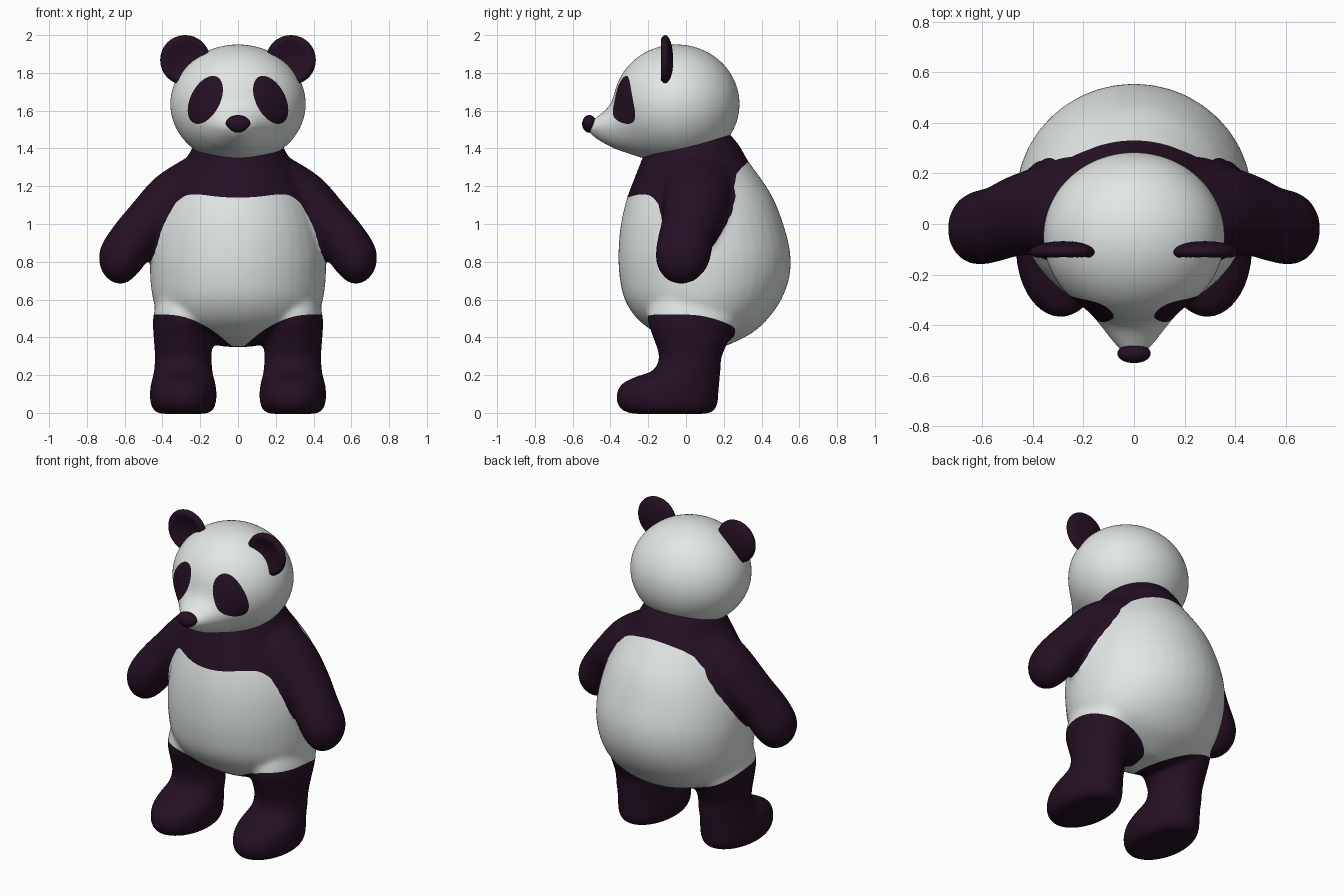
import bpy, bmesh, math
from mathutils import Vector

if "Cube" in bpy.data.objects:
    bpy.data.objects.remove(bpy.data.objects["Cube"])

def material(name, rgb):
    m = bpy.data.materials.new(name)
    m.diffuse_color = (*rgb, 1)
    m.use_nodes = True
    m.node_tree.nodes["Principled BSDF"].inputs["Base Color"].default_value = m.diffuse_color
    return m

WHITE = material("soft white", (0.76, 0.80, 0.79))
DARK = material("dark plum", (0.018, 0.005, 0.017))

def make_object(name, bm, mats):
    bmesh.ops.recalc_face_normals(bm, faces=bm.faces[:])
    me = bpy.data.meshes.new(name)
    bm.to_mesh(me)
    bm.free()
    for m in mats:
        me.materials.append(m)
    ob = bpy.data.objects.new(name, me)
    bpy.context.collection.objects.link(ob)
    smooth(ob)
    return ob

def smooth(ob):
    for p in ob.data.polygons:
        p.use_smooth = True

def refine(rings, n=4):
    """Catmull-Rom interpolation between rings."""
    out = []
    for i in range(len(rings) - 1):
        p0, p1 = rings[max(i - 1, 0)], rings[i]
        p2, p3 = rings[i + 1], rings[min(i + 2, len(rings) - 1)]
        for j in range(n):
            t = j / n
            out.append([0.5 * (2 * b + (c - a) * t + (2 * a - 5 * b + 4 * c - d) * t * t
                               + (3 * b - a - 3 * c + d) * t ** 3)
                        for a, b, c, d in zip(p0, p1, p2, p3)])
    return out + [list(rings[-1])]

def loft(bm, rings, side=1, seg=40):
    """Rings are (x, y, z, half width, half depth, tilt in degrees)."""
    loops = []
    for x, y, z, a, b, tilt in refine(rings):
        c, s = math.cos(math.radians(tilt)), math.sin(math.radians(tilt))
        loop = []
        for k in range(seg):
            u = 2 * math.pi * k / seg
            w = a * math.cos(u)
            loop.append(bm.verts.new((side * (x + w * c), y + b * math.sin(u), z + w * s)))
        loops.append(loop)
    for l0, l1 in zip(loops, loops[1:]):
        for k in range(seg):
            bm.faces.new((l0[k], l0[(k + 1) % seg], l1[(k + 1) % seg], l1[k]))
    bm.faces.new(loops[0])
    bm.faces.new(loops[-1])

def upright(x, rows):
    """Rows of (z, front y, back y, half width) to horizontal rings."""
    return [(x, (f + b) / 2, z, a, (b - f) / 2, 0) for z, f, b, a in rows]

def paint(ob, field):
    """Cut the mesh along field = 0 and give the negative side the second material."""
    bm = bmesh.new()
    bm.from_mesh(ob.data)
    val = {v: field(v.co) or 1e-9 for v in bm.verts}
    new = []
    for e in bm.edges[:]:
        v0, v1 = e.verts
        a, b = val[v0], val[v1]
        if a * b < 0:
            new.append(bmesh.utils.edge_split(e, v0, min(max(a / (a - b), 0.02), 0.98))[1])
    bmesh.ops.connect_verts(bm, verts=new)
    for f in bm.faces:
        f.material_index = 1 if field(f.calc_center_median()) < 0 else 0
        f.smooth = True
    bm.to_mesh(ob.data)
    bm.free()

# Body, arms and legs: lofts fused into one soft skin
TORSO = upright(0, [(0.35, 0.00, 0.20, 0.07), (0.38, -0.08, 0.27, 0.20), (0.43, -0.17, 0.36, 0.32),
                    (0.50, -0.26, 0.435, 0.41), (0.60, -0.325, 0.505, 0.45), (0.72, -0.352, 0.548, 0.465),
                    (0.85, -0.358, 0.552, 0.465), (1.00, -0.345, 0.515, 0.44), (1.14, -0.312, 0.46, 0.39),
                    (1.25, -0.27, 0.39, 0.33), (1.34, -0.235, 0.325, 0.275), (1.42, -0.20, 0.28, 0.235),
                    (1.50, -0.15, 0.21, 0.19)])
LEG = upright(0.29, [(-0.005, -0.28, 0.11, 0.12), (0.012, -0.335, 0.15, 0.155), (0.05, -0.365, 0.168, 0.173),
                     (0.10, -0.367, 0.172, 0.177), (0.15, -0.345, 0.177, 0.172), (0.19, -0.27, 0.18, 0.162),
                     (0.225, -0.175, 0.183, 0.155), (0.30, -0.143, 0.19, 0.15), (0.40, -0.175, 0.235, 0.157),
                     (0.50, -0.205, 0.28, 0.16), (0.60, -0.18, 0.25, 0.14)])
ARM = [(0.15, 0.06, 1.26, 0.14, 0.20, 55), (0.32, 0.06, 1.14, 0.157, 0.18, 46),
       (0.46, 0.035, 1.02, 0.133, 0.162, 40), (0.55, 0.0, 0.92, 0.128, 0.15, 35),
       (0.612, -0.015, 0.83, 0.125, 0.146, 25), (0.637, -0.02, 0.765, 0.105, 0.126, 20),
       (0.65, -0.025, 0.712, 0.066, 0.08, 20), (0.655, -0.025, 0.69, 0.02, 0.03, 20)]

bm = bmesh.new()
loft(bm, TORSO)
for side in (1, -1):
    loft(bm, LEG, side)
    loft(bm, ARM, side)
body = make_object("body", bm, (WHITE, DARK))
mod = body.modifiers.new("fuse", 'REMESH')
mod.mode = 'VOXEL'
mod.voxel_size = 0.014
mod = body.modifiers.new("soften", 'SMOOTH')
mod.factor = 0.5
mod.iterations = 14
bpy.context.view_layer.objects.active = body
for name in ("fuse", "soften"):
    bpy.ops.object.modifier_apply(modifier=name)

# Dark shoulders, arms and legs
ARM_BALLS = [(r[0], r[1], r[2], r[3]) for r in refine(ARM, 3)]

def body_field(p):
    x, y, z = abs(p.x), p.y, p.z
    leg = z - (0.52 - 1.4 * max(0, 0.38 - x) ** 2 - 1.0 * max(0, y) ** 2)
    if z < 0.6:
        return leg
    yoke = 1.14 + 0.3 * (y + 0.31) - z
    arm = min(math.sqrt((x - a) ** 2 + (0.85 * (y - b)) ** 2 + (z - c) ** 2) - r
              for a, b, c, r in ARM_BALLS) - 0.015
    h = max(0.14 - abs(yoke - arm), 0) / 0.14
    return min(min(yoke, arm) - h * h * 0.035, 0.49 - x, leg)

paint(body, body_field)

# Head: ellipsoid with a muzzle pulled forward
bm = bmesh.new()
bmesh.ops.create_icosphere(bm, subdivisions=6, radius=1)
for v in bm.verts:
    n = v.co.copy()
    x, y, z = 0.358 * n.x, -0.05 + 0.333 * n.y, 1.635 + 0.315 * n.z
    s = 0.09 if z > 1.5 else 0.15
    y -= 0.168 * math.exp(-(x / 0.14) ** 2 - ((z - 1.5) / s) ** 2) * min(max(-1.5 * n.y, 0), 1)
    v.co = (x, y, z)
head = make_object("head", bm, (WHITE, DARK))

# Slanted eye patches
def eye_field(p):
    if p.y > -0.1:
        return 1.0
    dx, dz = abs(p.x) - 0.173, p.z - 1.657
    c, s = math.cos(math.radians(27)), math.sin(math.radians(27))
    return ((dx * c + dz * s) / 0.078) ** 2 + ((dz * c - dx * s) / 0.137) ** 2 - 1

paint(head, eye_field)

# Nose: flattened ball, narrower at the bottom
bm = bmesh.new()
bmesh.ops.create_uvsphere(bm, u_segments=32, v_segments=20, radius=1)
for v in bm.verts:
    n = v.co.copy()
    taper = 1.0 + 0.3 * min(n.z, 0)
    v.co = (0.066 * n.x * taper, -0.512 + 0.038 * n.y, 1.53 + 0.047 * n.z)
make_object("nose", bm, (DARK,))

# Ears: thin discs with a dished front
for side, name in ((1, "left_ear"), (-1, "right_ear")):
    bm = bmesh.new()
    bmesh.ops.create_uvsphere(bm, u_segments=40, v_segments=24, radius=1)
    for v in bm.verts:
        n = v.co.copy()
        y = 0.042 * n.y
        if n.y < 0:
            y += 0.045 * max(0, 1 - (n.x ** 2 + n.z ** 2) / 0.7) ** 1.0
        v.co = (side * (0.28 + 0.132 * n.x), -0.11 + y, 1.868 + 0.132 * n.z)
    make_object(name, bm, (DARK,))
